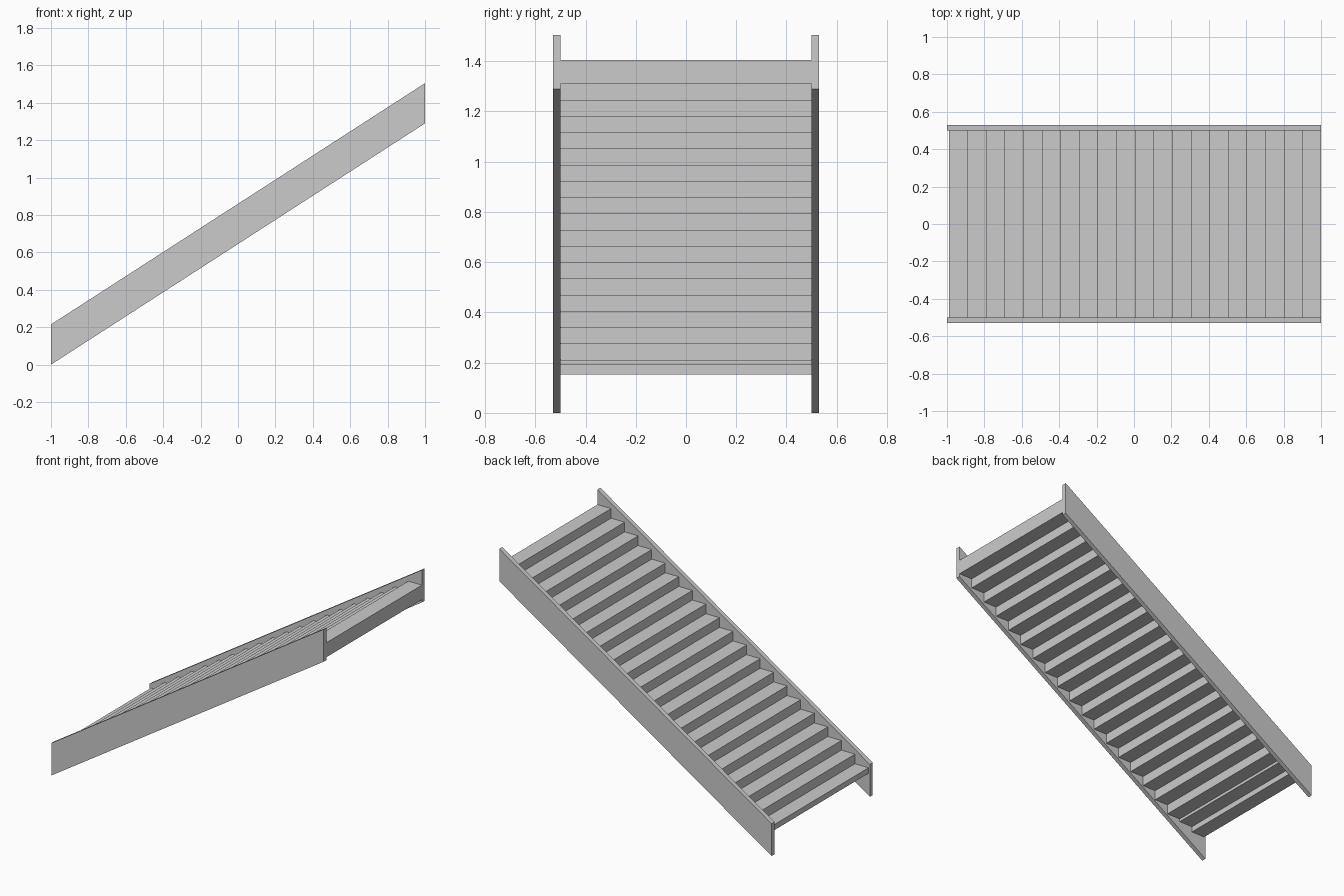
import bpy, bmesh

if "Cube" in bpy.data.objects:
    bpy.data.objects.remove(bpy.data.objects["Cube"])

def extrude_profile(name, pts, y0, y1):
    """Closed XZ profile extruded along Y from y0 to y1."""
    bm = bmesh.new()
    face = bm.faces.new([bm.verts.new((x, y0, z)) for x, z in pts])
    ext = bmesh.ops.extrude_face_region(bm, geom=[face])
    verts = [g for g in ext["geom"] if isinstance(g, bmesh.types.BMVert)]
    bmesh.ops.translate(bm, verts=verts, vec=(0, y1 - y0, 0))
    bmesh.ops.recalc_face_normals(bm, faces=bm.faces)
    mesh = bpy.data.meshes.new(name)
    bm.to_mesh(mesh)
    bm.free()
    obj = bpy.data.objects.new(name, mesh)
    bpy.context.collection.objects.link(obj)
    return obj

# Sloping side boards
side = [(-1, 0), (1, 1.29), (1, 1.505), (-1, 0.215)]
extrude_profile("front_stringer", side, -0.53, -0.5)
extrude_profile("back_stringer", side, 0.5, 0.53)

# Steps: the lowest is a thin slab, the rest are thick blocks
STEPS = 20
X0 = -0.99
RUN = (1.0 - X0) / STEPS
RISE = (1.405 - 0.19) / (STEPS - 1)
for k in range(STEPS):
    x = X0 + k * RUN
    top = 0.19 + k * RISE
    if k == 0:
        bottom = 0.153
    elif k == 1:
        bottom = 0.19
    else:
        bottom = 0.209 + (k - 2) * 0.0647
    extrude_profile(f"step_{k + 1:02d}",
                    [(x, bottom), (x + RUN, bottom), (x + RUN, top), (x, top)],
                    -0.5, 0.5)
